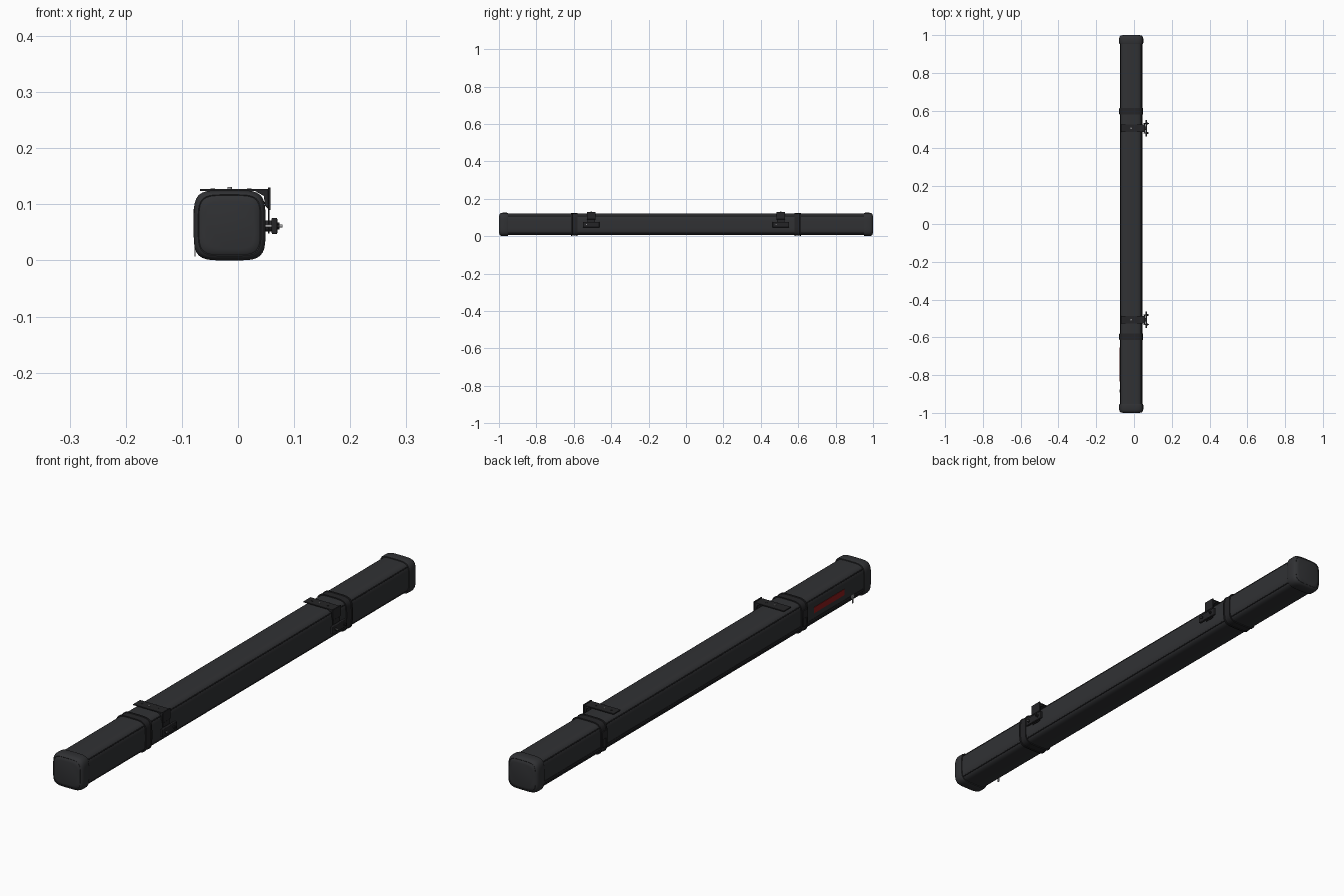
import bpy, bmesh, math
from mathutils import Matrix, Vector

if "Cube" in bpy.data.objects:
    bpy.data.objects.remove(bpy.data.objects["Cube"])

CX, CZ, A, B, N = -0.015, 0.0627, 0.064, 0.0625, 4.6


def material(name, rgb):
    m = bpy.data.materials.new(name)
    m.diffuse_color = (*rgb, 1)
    m.use_nodes = True
    m.node_tree.nodes["Principled BSDF"].inputs["Base Color"].default_value = m.diffuse_color
    return m


FABRIC = material("dark_fabric", (0.03, 0.031, 0.034))
TRIM = material("black_trim", (0.018, 0.018, 0.02))
RED = material("red", (0.25, 0.01, 0.01))
STEEL = material("steel", (0.35, 0.35, 0.36))


def finish(name, bm, mat, angle=35, bevel=0):
    bmesh.ops.recalc_face_normals(bm, faces=bm.faces)
    me = bpy.data.meshes.new(name)
    bm.to_mesh(me)
    bm.free()
    ob = bpy.data.objects.new(name, me)
    bpy.context.collection.objects.link(ob)
    me.materials.append(mat)
    if bevel:
        mod = ob.modifiers.new("bevel", 'BEVEL')
        mod.width, mod.segments = bevel, 2
    bpy.ops.object.select_all(action='DESELECT')
    bpy.context.view_layer.objects.active = ob
    ob.select_set(True)
    bpy.ops.object.shade_smooth_by_angle(angle=math.radians(angle))
    return ob


def section(t, inset):
    """Point on the rounded-square cross-section at angle t."""
    c, s = math.cos(t), math.sin(t)
    k = (abs(c) ** N + abs(s) ** N) ** (-1 / N)
    return CX + c * k * (A - inset), CZ + s * k * (B - inset)


def loft(name, stations, mat, caps=True, closed=False, n=64):
    """Skin rounded-square rings given as (y, inset)."""
    bm = bmesh.new()
    rings = []
    for y, inset in stations:
        pts = [section(2 * math.pi * i / n, inset) for i in range(n)]
        rings.append([bm.verts.new((x, y, z)) for x, z in pts])
    pairs = list(zip(rings, rings[1:])) + ([(rings[-1], rings[0])] if closed else [])
    for p, q in pairs:
        for i in range(n):
            j = (i + 1) % n
            bm.faces.new((p[i], p[j], q[j], q[i]))
    if caps and not closed:
        bm.faces.new(rings[0])
        bm.faces.new(rings[-1])
    return finish(name, bm, mat)


def box(name, x, y, z, mat, bevel=0.0008):
    """Box from (min, max) pairs."""
    bm = bmesh.new()
    bmesh.ops.create_cube(bm, size=1)
    for v in bm.verts:
        v.co = [(a + b) / 2 + c * (b - a) for (a, b), c in zip((x, y, z), v.co)]
    return finish(name, bm, mat, bevel=bevel)


def rod(name, p, q, r, mat, sides=16):
    p, q = Vector(p), Vector(q)
    d = q - p
    bm = bmesh.new()
    rot = d.to_track_quat('Z', 'Y').to_matrix().to_4x4()
    bmesh.ops.create_cone(bm, cap_ends=True, segments=sides, radius1=r, radius2=r,
                          depth=d.length, matrix=Matrix.Translation((p + q) / 2) @ rot)
    return finish(name, bm, mat)


def prism(name, pts, y0, y1, mat):
    """Extrude an x-z outline along y."""
    bm = bmesh.new()
    f = bm.faces.new([bm.verts.new((x, y0, z)) for x, z in pts])
    g = bmesh.ops.extrude_face_region(bm, geom=[f])
    for v in g["geom"]:
        if isinstance(v, bmesh.types.BMVert):
            v.co.y = y1
    return finish(name, bm, mat, bevel=0.0006)


# long fabric bag
loft("bag_body", [(-0.96, 0.005), (0.96, 0.005)], FABRIC)

# piping along the bag's four corners
for i, deg in enumerate((40, 140, 220, 320)):
    x, z = section(math.radians(deg), 0.0055)
    rod(f"corner_piping_{i}", (x, -0.955, z), (x, 0.955, z), 0.0022, TRIM, 10)

for side, s in (("front", -1), ("back", 1)):
    # end cap with a piped rim around its face
    loft(f"{side}_end_cap", [(s * y, d) for y, d in (
        (0.953, 0.006), (0.953, 0.0015), (0.958, 0), (0.982, 0), (0.990, 0.002),
        (0.995, 0.005), (0.997, 0.008), (0.996, 0.0095), (0.998, 0.012), (1.0, 0.02))], FABRIC)

    # strap with raised edges, and its buckle on the left
    loft(f"{side}_strap", [(s * y, d) for y, d in (
        (0.579, 0.006), (0.579, 0.001), (0.585, 0.001), (0.586, 0.0025), (0.608, 0.0025),
        (0.609, 0.001), (0.615, 0.001), (0.615, 0.006))], TRIM, closed=True)
    yc = s * 0.597
    box(f"{side}_buckle", (-0.079, -0.074), (yc - 0.014, yc + 0.014), (0.062, 0.092), TRIM)
    box(f"{side}_strap_tail", (-0.0785, -0.074), (yc - 0.009, yc + 0.009), (0.03, 0.062), TRIM)

    # mounting bracket: top plate, side plate and brace
    yc = s * 0.507
    box(f"{side}_bracket_top", (-0.068, 0.058), (yc - 0.021, yc + 0.021), (0.1235, 0.1275), TRIM)
    box(f"{side}_bracket_side", (0.0535, 0.058), (yc - 0.023, yc + 0.023), (0.09, 0.130), TRIM)
    box(f"{side}_bracket_tongue", (0.0535, 0.0565), (yc - 0.02, yc + 0.02), (0.048, 0.091), TRIM)
    for k in (-1, 1):
        e = yc + k * 0.017
        prism(f"{side}_brace_{k}", [(0.03, 0.124), (0.054, 0.124), (0.054, 0.092), (0.048, 0.098),
                                    (0.046, 0.115)], e - 0.002, e + 0.002, TRIM)
    for k, x in enumerate((-0.045, -0.015, 0.02)):
        top = 0.1305 if k == 1 else 0.1285
        rod(f"{side}_rivet_{k}", (x, yc, 0.126), (x, yc, top), 0.004, STEEL if k == 1 else TRIM)

    # clamp bar with threaded bolt and nut
    box(f"{side}_clamp_bar", (0.060, 0.070), (yc - 0.044, yc + 0.044), (0.047, 0.076), TRIM, 0.002)
    for k in (-1, 1):
        e = yc + k * 0.025
        rod(f"{side}_bolt_{k}", (0.049, e, 0.0615), (0.079, e, 0.0615), 0.0028, STEEL if k < 0 else TRIM)
        rod(f"{side}_nut_{k}", (0.069, e, 0.0615), (0.074, e, 0.0615), 0.006, TRIM, 6)
    rod(f"{side}_clamp_neck", (0.048, yc, 0.0615), (0.062, yc, 0.0615), 0.010, TRIM)

# plain red label on the left
box("red_label", (-0.0755, -0.0735), (-0.835, -0.655), (0.056, 0.078), RED, 0)

# zip along the lower left edge with its pull
box("zip_tape", (-0.0748, -0.0725), (-0.95, 0.95), (0.027, 0.036), TRIM, 0)
box("zip_slider", (-0.0775, -0.073), (-0.892, -0.876), (0.026, 0.037), STEEL)
box("zip_pull", (-0.0775, -0.0755), (-0.888, -0.880), (0.007, 0.030), STEEL)
